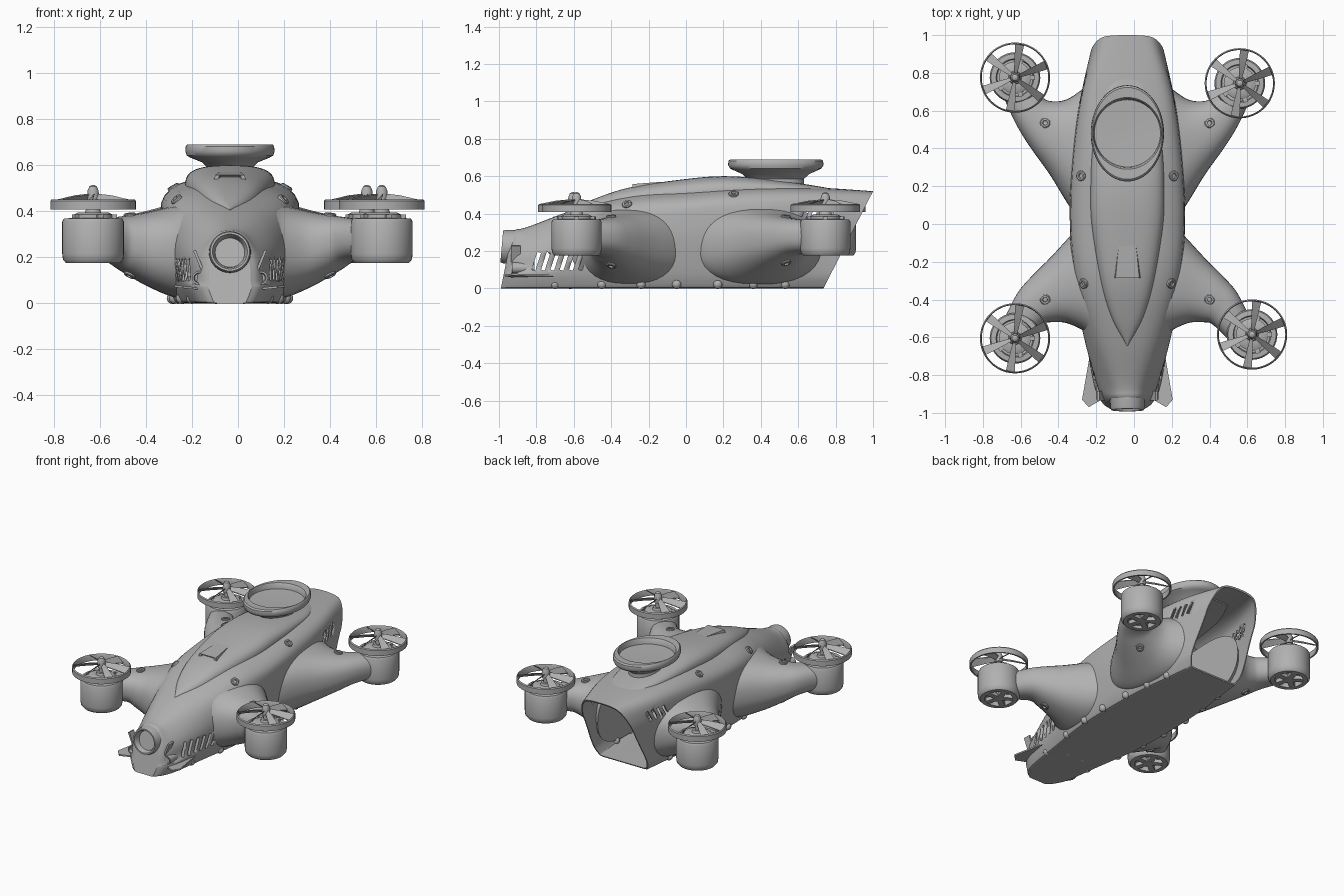
import bpy, bmesh, math
from math import sin, cos, pi, radians
from mathutils import Vector, Matrix
from mathutils.bvhtree import BVHTree

if "Cube" in bpy.data.objects:
    bpy.data.objects.remove(bpy.data.objects["Cube"])

GREY = (0.44, 0.44, 0.44, 1)
mat = bpy.data.materials.new("plain grey")
mat.use_nodes = True
mat.diffuse_color = GREY
mat.node_tree.nodes["Principled BSDF"].inputs["Base Color"].default_value = GREY
AXIS = -0.035  # x of the hull centre line


def finish(name, bm, angle=35):
    bmesh.ops.recalc_face_normals(bm, faces=bm.faces)
    me = bpy.data.meshes.new(name)
    bm.to_mesh(me)
    bm.free()
    ob = bpy.data.objects.new(name, me)
    bpy.context.collection.objects.link(ob)
    me.materials.append(mat)
    bpy.ops.object.select_all(action='DESELECT')
    ob.select_set(True)
    bpy.context.view_layer.objects.active = ob
    bpy.ops.object.shade_smooth_by_angle(angle=radians(angle))
    return ob


def spline(keys, steps):
    """Catmull-Rom through tuples of any length."""
    out = []
    k = [keys[0]] + list(keys) + [keys[-1]]
    for i in range(1, len(k) - 2):
        for s in range(steps):
            t = s / steps
            out.append([0.5 * (2 * b + (c - a) * t + (2 * a - 5 * b + 4 * c - d) * t * t
                               + (3 * b - a - 3 * c + d) * t ** 3)
                        for a, b, c, d in zip(*k[i - 1:i + 3])])
    return out + [list(keys[-1])]


def loft(bm, rings, closed=False):
    """Skin the rings; cap the ends, or join them up when closed."""
    rows = [[bm.verts.new(p) for p in r] for r in rings]
    for a, b in zip(rows, rows[1:] + rows[:1] if closed else rows[1:]):
        for i in range(len(a)):
            j = (i + 1) % len(a)
            bm.faces.new((a[i], a[j], b[j], b[i]))
    if not closed:
        bm.faces.new(rows[0])
        bm.faces.new(rows[-1])


def lathe(bm, profile, matrix=Matrix(), n=40, closed=False):
    loft(bm, [[matrix @ Vector((r * cos(2 * pi * i / n), r * sin(2 * pi * i / n), z))
               for i in range(n)] for r, z in profile], closed)


def box(bm, size, matrix):
    bmesh.ops.create_cube(bm, size=1, matrix=matrix @ Matrix.Diagonal((*size, 1)))


def move(x, y, z):
    return Matrix.Translation((x, y, z))


def turn(deg, axis):
    return Matrix.Rotation(radians(deg), 4, axis)


# Hull: y, slope, belly half width, widest (w, z), deck (w, z), crown z
STATIONS = [
    (-.99, .2, .07, .09, .15, .06, .27, .30),
    (-.955, .15, .11, .125, .16, .08, .28, .315),
    (-.86, .05, .15, .16, .18, .10, .29, .33),
    (-.6, 0, .19, .23, .24, .18, .37, .42),
    (-.3, 0, .235, .285, .32, .26, .45, .50),
    (0, 0, .245, .305, .34, .295, .47, .53),
    (.3, .1, .235, .295, .36, .28, .50, .55),
    (.52, .32, .21, .255, .37, .235, .51, .54),
    (.735, .51, .185, .195, .36, .145, .50, .52)]


def hull_ring(y, slope, wb, wm, zm, wd, zd, zt):
    half = [(wb * .5, 0), (wb * .97, 0), (wb + .005, .015), (wb + .03, .08), (wm, zm - .08),
            (wm, zm + .02), (wd, zd), (wd * .45, zt)]
    pts = [Vector((x, 0, z)) for x, z in half]
    pts += [Vector((-x, 0, z)) for x, z in reversed(half)]
    for _ in range(2):
        pts = [q for a, b in zip(pts, pts[1:] + pts[:1])
               for q in (a.lerp(b, .25), a.lerp(b, .75))]
    return [Vector((AXIS + p.x, y + slope * p.z, p.z)) for p in pts]


def inset(ring):
    mid = sum(ring, Vector()) / len(ring)
    return [mid + (p - mid) * .965 for p in ring]


# The hull is an open thin-walled shell at the tail
bm = bmesh.new()
rings = [hull_ring(*s) for s in spline(STATIONS, 6)]
loft(bm, rings + [inset(r) for r in reversed(rings[30:])])
hull = finish("hull", bm, 30)

# Slanted vents pierce the hull from side to side
cut = bmesh.new()
for i in range(6):
    box(cut, (1, .02, .1), move(0, -.8 + i * .05, .145) @ turn(-18, 'X'))
for i in range(4):
    box(cut, (1, .02, .08), move(0, .64 + i * .045, .40) @ turn(-25, 'X'))
cutter = finish("vent_cutter", cut)
mod = hull.modifiers.new("vents", 'BOOLEAN')
mod.operation, mod.object, mod.solver = 'DIFFERENCE', cutter, 'EXACT'
bpy.context.view_layer.objects.active = hull
bpy.ops.object.modifier_apply(modifier=mod.name)
bpy.data.objects.remove(cutter)

# Canopy: y, half width, base z, crown z
bm = bmesh.new()
rings = []
for y, w, zb, zt in spline([(-.645, .004, .38, .41), (-.5, .085, .41, .475), (-.3, .145, .44, .54),
                            (0, .19, .48, .585), (.2, .195, .50, .6), (.4, .185, .51, .588),
                            (.62, .15, .515, .56), (.8, .07, .515, .53)], 5):
    rings.append([(AXIS + w * math.copysign(abs(cos(a)) ** .75, cos(a)), y,
                   zb + (zt - zb) * abs(sin(a)) ** .6) for a in [pi * i / 24 for i in range(25)]])
loft(bm, rings)
finish("canopy", bm, 40)

# Small scoop on the canopy, with a recessed mouth
bm = bmesh.new()
loft(bm, [[(AXIS + x * s, y, z) for x, z in ((-w, .515), (w, .515), (w * .8, zt), (-w * .8, zt))]
          for y, w, zt, s in ((-.25, .055, .55, .9), (-.285, .065, .553, .9), (-.285, .078, .558, 1),
                              (-.17, .065, .567, 1), (-.08, .05, .572, 1))])
finish("scoop", bm)

# Ring mount: oval outside, round inside (x radius, y radius, z)
bm = bmesh.new()
loft(bm, [[(AXIS + rx * cos(2 * pi * i / 56), .48 + ry * sin(2 * pi * i / 56), z) for i in range(56)]
          for rx, ry, z in ((.10, .15, .535), (.095, .15, .585), (.12, .18, .612), (.17, .225, .632),
                            (.188, .245, .642), (.194, .255, .66), (.192, .253, .682),
                            (.186, .243, .69), (.182, .19, .688), (.179, .183, .68),
                            (.175, .178, .65), (.05, .05, .645))])
finish("ring_mount", bm, 40)

# Nose nozzle, headlights with struts, and winglets
bm = bmesh.new()
lathe(bm, [(.095, -.14), (.09, -.015), (.085, 0), (.076, 0), (.07, -.012), (.062, -.05), (.02, -.05)],
      move(AXIS, -.985, .225) @ turn(85, 'X'))
finish("nose_nozzle", bm)
for side, word in ((1, "left"), (-1, "right")):
    bm = bmesh.new()
    lathe(bm, [(.03, -.12), (.03, 0), (.022, 0), (.018, -.02), (.005, -.02)],
          move(AXIS + side * .135, -.93, .11) @ turn(90, 'X'), 20)
    box(bm, (.012, .05, .13), move(AXIS + side * .13, -.91, .17) @ turn(side * 22, 'Y'))
    finish("headlight_" + word, bm)
    bm = bmesh.new()
    loft(bm, [[(AXIS + side * x, y, z + x * .1) for x, y in
               ((.1, -.68), (.2, -.7), (.24, -.93), (.205, -.97), (.12, -.92))] for z in (.045, .055)])
    finish("winglet_" + word, bm)

# Arms: inner edge (x, y), outer edge (x, y), low z, high z
REAR = [(.215, .02, .185, .76, .02, .45), (.29, .07, .23, .72, .03, .43), (.41, .26, .32, .66, .09, .40),
        (.51, .40, .40, .65, .145, .38), (.585, .52, .455, .675, .185, .37),
        (.66, .68, .56, .78, .20, .355)]
FRONT = [(.215, .02, .185, -.62, .02, .43), (.29, -.05, .225, -.57, .03, .42),
         (.41, -.18, .32, -.525, .08, .395), (.51, -.28, .40, -.52, .135, .38),
         (.585, -.37, .455, -.535, .18, .37), (.66, -.52, .56, -.64, .20, .355)]
ROTORS = [("rear_left", 1, REAR, .56, .745), ("rear_right", -1, REAR, -.63, .775),
          ("front_left", 1, FRONT, .625, -.585), ("front_right", -1, FRONT, -.63, -.605)]


def rotor(name, x, y):
    at = move(x, y, 0)
    # Motor cup, recessed below and bridged by spokes
    bm = bmesh.new()
    lathe(bm, [(.03, .175), (.035, .205), (.085, .205), (.09, .175), (.118, .175), (.131, .19),
               (.134, .215), (.134, .355), (.127, .368), (.1, .37), (.095, .35), (.03, .35)], at)
    for i in range(5):
        spin = at @ turn(72 * i, 'Z')
        box(bm, (.075, .035, .025), spin @ move(.06, 0, .188))
        box(bm, (.09, .025, .02), spin @ move(.06, 0, .375))
    lathe(bm, [(.085, .365), (.085, .385), (.065, .395), (.035, .395), (.03, .41), (.016, .41),
               (.016, .45)], at, 24)
    finish("motor_" + name, bm)
    # Thin open rim, six pitched blades and a domed hub
    bm = bmesh.new()
    lathe(bm, [(.176, .408), (.186, .408), (.186, .445), (.18, .452), (.176, .445)], at, 48, True)
    for i in range(6):
        spin = at @ turn(60 * i + 22, 'Z')
        loft(bm, [[spin @ Vector((r, w * s, z + h * s + t)) for s, t in
                   ((-1, 0), (1, 0), (1, .005), (-1, .005))]
                  for r, w, z, h in ((.01, .007, .462, .01), (.09, .016, .45, .014),
                                     (.179, .024, .43, .016))])
    lathe(bm, [(.024, .44), (.026, .465), (.024, .49), (.016, .508), (.004, .515)], at, 20)
    finish("propeller_" + name, bm)


def bolts(name, ob, spots, from_z, way):
    """Seat studs on the surface met when travelling up or down."""
    tree = BVHTree.FromPolygons([v.co for v in ob.data.vertices], [p.vertices for p in ob.data.polygons])
    bm = bmesh.new()
    for x, y in spots:
        hit, normal, _, _ = tree.ray_cast(Vector((x, y, from_z)), Vector((0, 0, way)))
        if hit:
            if normal.z * way > 0:
                normal = -normal
            lathe(bm, [(.027, -.02), (.027, .006), (.022, .01), (.013, .01), (.011, 0), (.003, 0)],
                  Matrix.Translation(hit) @ normal.to_track_quat('Z', 'Y').to_matrix().to_4x4(), 18)
    finish(name, bm)


for name, side, keys, rx, ry in ROTORS:
    bm = bmesh.new()
    rings = []
    for ax, ay, bx, by, lo, hi in spline(keys, 5):
        ring = []
        for i in range(36):
            a = 2 * pi * i / 36
            c, s = [math.copysign(abs(f) ** .85, f) * .5 for f in (cos(a), sin(a))]
            ring.append((AXIS + side * ((ax + bx) / 2 + (bx - ax) * c), (ay + by) / 2 + (by - ay) * c,
                         (lo + hi) / 2 + (hi - lo) * s))
        rings.append(ring)
    loft(bm, rings)
    arm = finish("arm_" + name, bm, 40)
    spot = (AXIS + side * .435, .535 if ry > 0 else -.4)
    bolts("arm_bolts_" + name, arm, [spot], 1, -1)
    bolts("arm_lower_bolts_" + name, arm, [spot], -1, 1)
    rotor(name, rx, ry)

bolts("deck_bolts", hull, [(AXIS + s * x, y) for s in (1, -1) for x, y in ((.245, .255), (.232, -.315))], 1, -1)

# Studs along the edge of the belly
bm = bmesh.new()
for s in (1, -1):
    for x, y in ((.06, -.62), (.165, -.7), (.21, -.45), (.24, -.24), (.25, -.05), (.245, .17),
                 (.225, .36), (.205, .53)):
        bmesh.ops.create_uvsphere(bm, u_segments=16, v_segments=8, radius=.025,
                                  matrix=move(AXIS + s * x, y, .022))
finish("belly_studs", bm)
